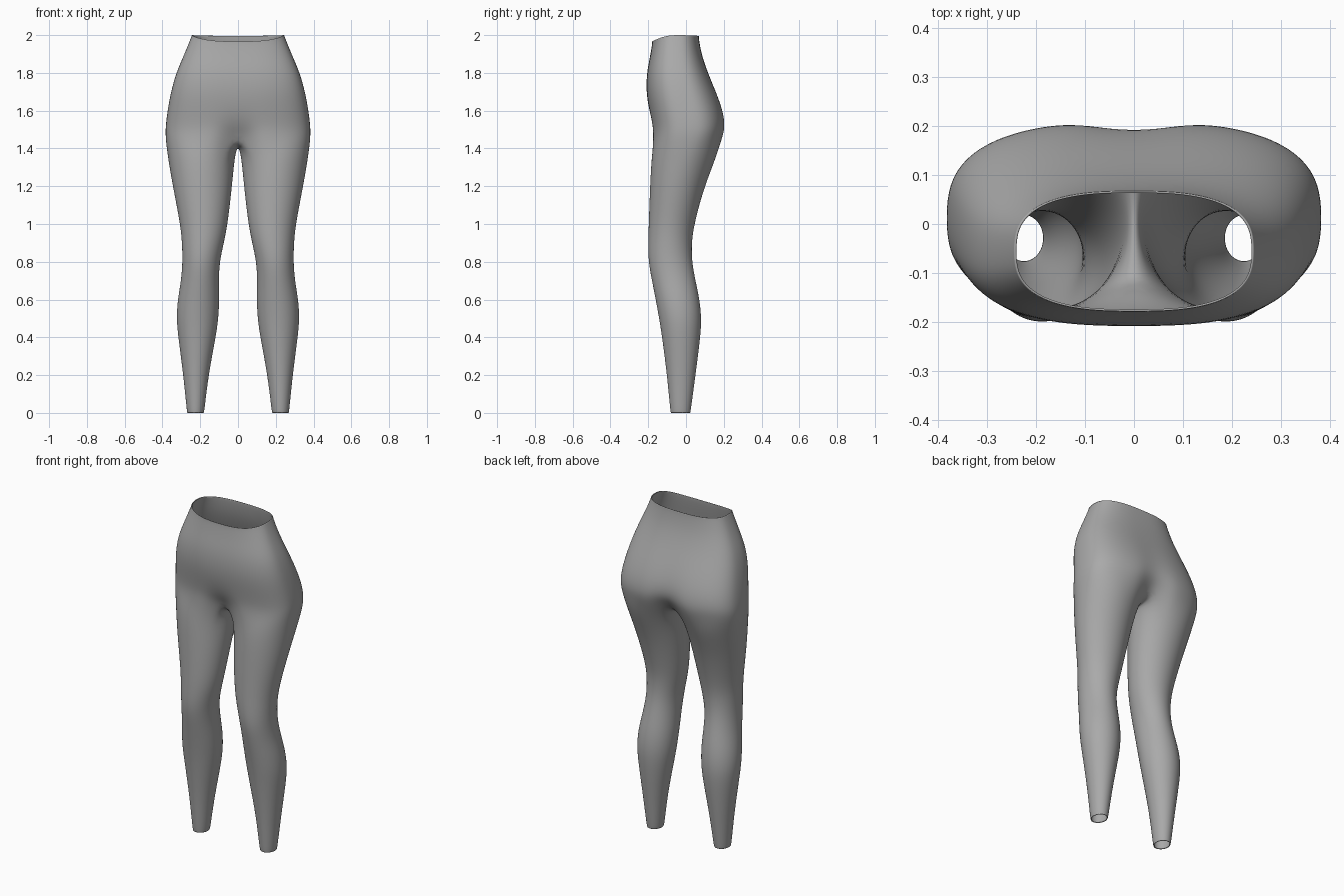
import bpy, bmesh
from math import sin, cos, pi, radians, exp, copysign

if "Cube" in bpy.data.objects:
    bpy.data.objects.remove(bpy.data.objects["Cube"])

OUTER, INNER = 20, 7      # steps around the outside, points on the inner thigh
INFLATE = 1.008           # offsets the slight shrink from subdivision

# Leg sections: height, inner x, outer x, front y, back y
LEG = [
    (0, .182, .268, -.08, .022),
    (.012, .178, .271, -.083, .025),
    (.2, .157, .289, -.1, .05),
    (.4, .118, .316, -.126, .076),
    (.5, .104, .326, -.142, .082),
    (.6, .099, .319, -.16, .072),
    (.7, .102, .301, -.18, .05),
    (.8, .098, .293, -.199, .031),
    (.9, .075, .296, -.2, .029),
    (1, .055, .305, -.197, .043),
    (1.2, .032, .345, -.19, .097),
    (1.36, .018, .372, -.182, .163),
]

# Hip sections: height, half width, front y, back y, front and back groove depth
HIP = [
    (1.46, .382, -.181, .202, .07, .07),
    (1.52, .381, -.18, .212, .018, .025),
    (1.6, .371, -.194, .199, 0, .01),
    (1.7, .353, -.21, .16, 0, .004),
    (1.8, .326, -.207, .115, 0, 0),
    (1.9, .282, -.19, .081, 0, 0),
    (1.98, .25, -.179, .068, 0, 0),
    (2, .243, -.178, .067, 0, 0),
]


def leg_ring(bm, z, x0, x1, y0, y1):
    """Closed oval, starting at the front of the inner thigh, going outside."""
    gap = radians(50)
    angles = [gap + (2 * pi - 2 * gap) * j / OUTER for j in range(OUTER + 1)]
    angles += [2 * gap * k / (INNER + 1) - gap for k in range(INNER, 0, -1)][::-1]
    rx, ry = (x1 - x0) / 2 * INFLATE, (y1 - y0) / 2 * INFLATE
    return [bm.verts.new(((x0 + x1) / 2 - rx * cos(a),
                          (y0 + y1) / 2 - ry * sin(a), z)) for a in angles]


def hip_ring(bm, z, width, y0, y1, groove_front, groove_back):
    """Half of a rounded band, from the front middle to the back middle."""
    ring = []
    for j in range(OUTER + 1):
        t = pi * j / OUTER - pi / 2
        power = 2 / 2.7
        x = width * INFLATE * abs(cos(t)) ** power if 0 < j < OUTER else 0
        side = copysign(abs(sin(t)) ** power, sin(t))
        y = (y0 + y1) / 2 + (y1 - y0) / 2 * INFLATE * side
        groove = exp(-(x / .07) ** 2)
        y += groove * (groove_front if side < 0 else -groove_back)
        # The waistband dips at the front
        dip = max(0, (z - 1.8) / .2) * (.034 if side < 0 else .004) * side ** 2
        ring.append(bm.verts.new((x, y, z - dip)))
    return ring


def bridge(bm, low, high, closed):
    count = len(low)
    for i in range(count if closed else count - 1):
        k = (i + 1) % count
        bm.faces.new((low[i], low[k], high[k], high[i]))


bm = bmesh.new()
legs = [leg_ring(bm, *row) for row in LEG]
hips = [hip_ring(bm, *row) for row in HIP]

# Crotch seam, running from back to front on the middle plane
front, back = hips[0][0].co, hips[0][-1].co
seam = []
for k in range(1, INNER + 1):
    f = k / (INNER + 1)
    y = back.y + (front.y - back.y) * f
    seam.append(bm.verts.new((0, y, 1.418 + .042 * (2 * f - 1) ** 2)))

for low, high in zip(legs, legs[1:]):
    bridge(bm, low, high, True)
bridge(bm, legs[-1], hips[0] + seam, True)
for low, high in zip(hips, hips[1:]):
    bridge(bm, low, high, False)

bm.normal_update()
mesh = bpy.data.meshes.new("leggings")
bm.to_mesh(mesh)
bm.free()
leggings = bpy.data.objects.new("leggings", mesh)
bpy.context.collection.objects.link(leggings)

# Fabric
fabric = bpy.data.materials.new("grey fabric")
fabric.use_nodes = True
colour = (.4, .4, .4, 1)
fabric.diffuse_color = colour
fabric.node_tree.nodes["Principled BSDF"].inputs["Base Color"].default_value = colour
mesh.materials.append(fabric)

# Second leg, smooth surface and thin cloth
mirror = leggings.modifiers.new("second_leg", 'MIRROR')
mirror.use_clip = True
smooth = leggings.modifiers.new("smooth", 'SUBSURF')
smooth.levels = smooth.render_levels = 2
cloth = leggings.modifiers.new("cloth", 'SOLIDIFY')
cloth.thickness = .004
cloth.offset = -1

mesh.shade_smooth()
